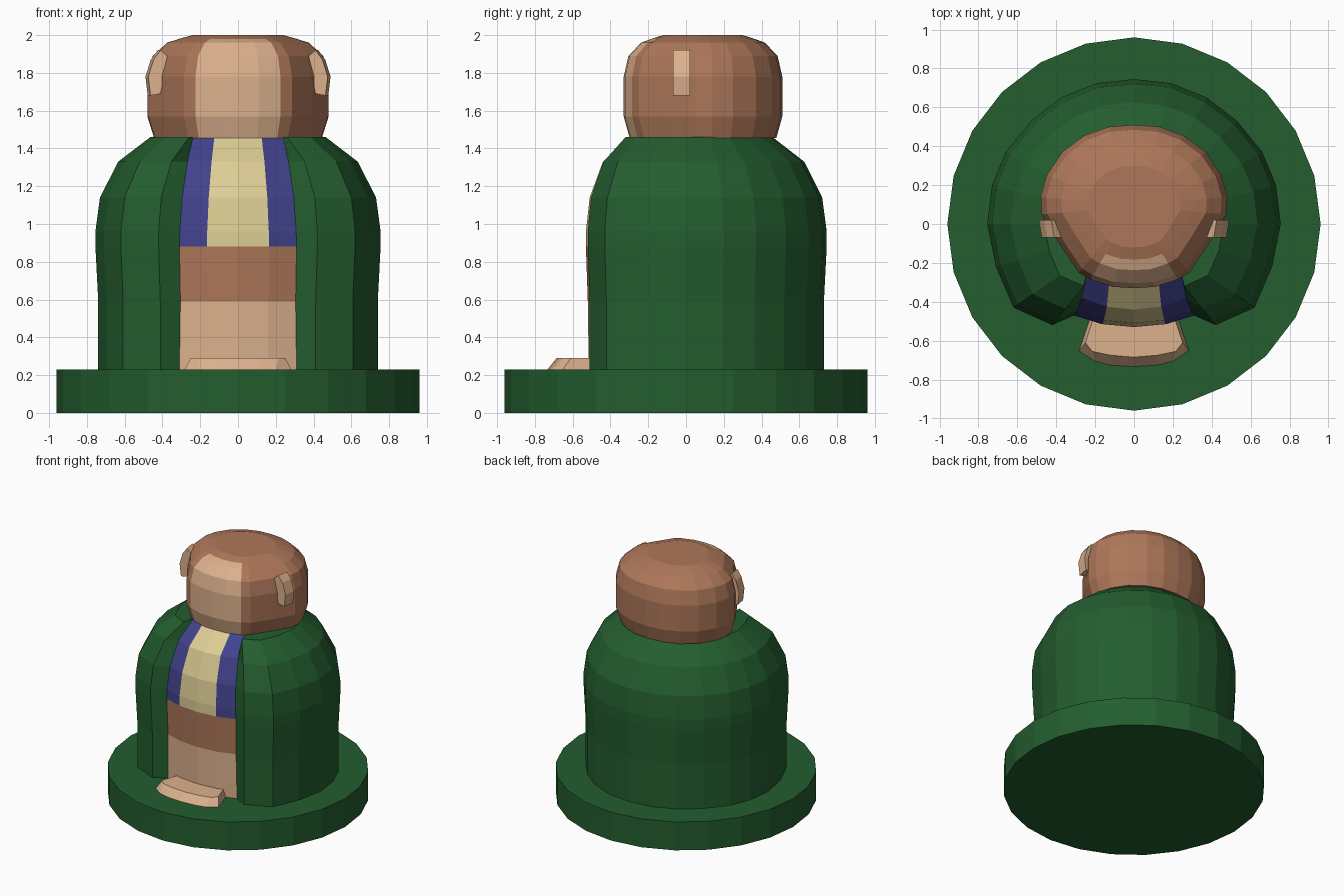
import bpy, bmesh
from mathutils import Vector

cube = bpy.data.objects.get("Cube")
if cube:
    bpy.data.objects.remove(cube)


def material(name, rgb):
    m = bpy.data.materials.new(name)
    m.use_nodes = True
    m.diffuse_color = (*rgb, 1)
    m.node_tree.nodes["Principled BSDF"].inputs["Base Color"].default_value = (*rgb, 1)
    return m


green = material("dark green", (0.017, 0.11, 0.028))
brown = material("brown", (0.42, 0.185, 0.1))
tan = material("tan", (0.72, 0.44, 0.265))
blue = material("blue", (0.055, 0.055, 0.27))
cream = material("cream yellow", (0.73, 0.62, 0.3))


def mirrored(half):
    """Complete a half outline running from the front centre to the back centre."""
    return half + [(-x, y) for x, y in half[-2:0:-1]]


def loft(name, rings, mats, rule=lambda band, column: 0):
    """Skin (z, outline) rings, cap both ends, colour by band and column from the front."""
    bm = bmesh.new()
    loops = [[bm.verts.new((x, y, z)) for x, y in ring] for z, ring in rings]
    n = len(loops[0])
    for band, (low, high) in enumerate(zip(loops, loops[1:])):
        for i in range(n):
            k = (i + 1) % n
            face = bm.faces.new((low[i], low[k], high[k], high[i]))
            face.material_index = rule(band, min(i, n - 1 - i))
    bm.faces.new(loops[0][::-1])
    bm.faces.new(loops[-1])
    return finish(name, bm, mats)


def finish(name, bm, mats):
    bmesh.ops.recalc_face_normals(bm, faces=bm.faces)
    mesh = bpy.data.meshes.new(name)
    bm.to_mesh(mesh)
    bm.free()
    for m in mats:
        mesh.materials.append(m)
    ob = bpy.data.objects.new(name, mesh)
    bpy.context.collection.objects.link(ob)
    return ob


# Round base
bpy.ops.mesh.primitive_cylinder_add(vertices=24, radius=0.96, depth=0.23, location=(0, 0, 0.115))
base = bpy.context.object
base.name = "round_base"
base.data.materials.append(green)

# Body: a coat with two front ridges and a recessed front panel
coat = [(.42, -.52), (.62, -.43), (.71, -.22), (.755, 0), (.73, .2), (.66, .37),
        (.53, .53), (.375, .65), (.19, .725), (0, .745)]
# height, coat scale, panel front, panel half width, middle stripe half width
levels = [(.23, .98, -.515, .31, .16), (.59, .98, -.52, .305, .16), (.88, 1, -.53, .31, .165),
          (.96, 1, -.53, .308, .163), (1.14, .968, -.51, .295, .155),
          (1.33, .84, -.44, .268, .14), (1.46, .615, -.29, .238, .125)]
body_rings = []
for z, s, front, w, stripe in levels:
    panel = [(0, front), (stripe, front + .015), (w, front + .06)]
    body_rings.append((z, mirrored(panel + [(x * s, y * s) for x, y in coat])))


def body_colour(band, column):
    if column > 1:
        return 0
    if band < 2:
        return 2 - band
    return 4 - column


loft("coat_and_front_panel", body_rings, [green, brown, tan, blue, cream], body_colour)

# Head with a painted face
skull = [(0, -.33), (.11, -.323), (.225, -.285), (.285, -.25), (.385, -.1), (.475, .05),
         (.48, .14), (.45, .25), (.37, .37), (.255, .455), (.13, .5), (0, .51)]
cy = 0.09
head_rings = []
for z, s in [(1.455, .925), (1.57, 1), (1.78, 1), (1.89, .94), (1.96, .78), (1.98, .65), (2, .5)]:
    head_rings.append((z, mirrored([(x * s, cy + (y - cy) * s) for x, y in skull])))
loft("head", head_rings, [brown, tan], lambda band, column: int(column < 2 and band < 5))

# Ears: thin bent plates on the sides of the head
ear_outline = [(.39, 1.89), (.425, 1.92), (.462, 1.87), (.49, 1.78), (.478, 1.68), (.425, 1.69)]
for name, side in (("left_ear", 1), ("right_ear", -1)):
    bm = bmesh.new()
    ends = [[bm.verts.new((side * (x - inset), y, z)) for x, z in ear_outline]
            for y, inset in ((-.07, .015), (.02, 0))]
    bm.faces.new(ends[0])
    bm.faces.new(ends[1])
    for i in range(len(ear_outline)):
        k = (i + 1) % len(ear_outline)
        bm.faces.new((ends[0][i], ends[0][k], ends[1][k], ends[1][i]))
    finish(name, bm, [tan])

# Feet: a flat fan with a sloping rim
foot_low = [(0, -.738), (.12, -.73), (.2, -.71), (.285, -.655), (.22, -.46), (0, -.46)]
foot_high = [(0, -.685), (.12, -.675), (.215, -.655), (.25, -.61), (.2, -.46), (0, -.46)]
loft("feet", [(.225, mirrored(foot_low)), (.29, mirrored(foot_high))], [tan])
